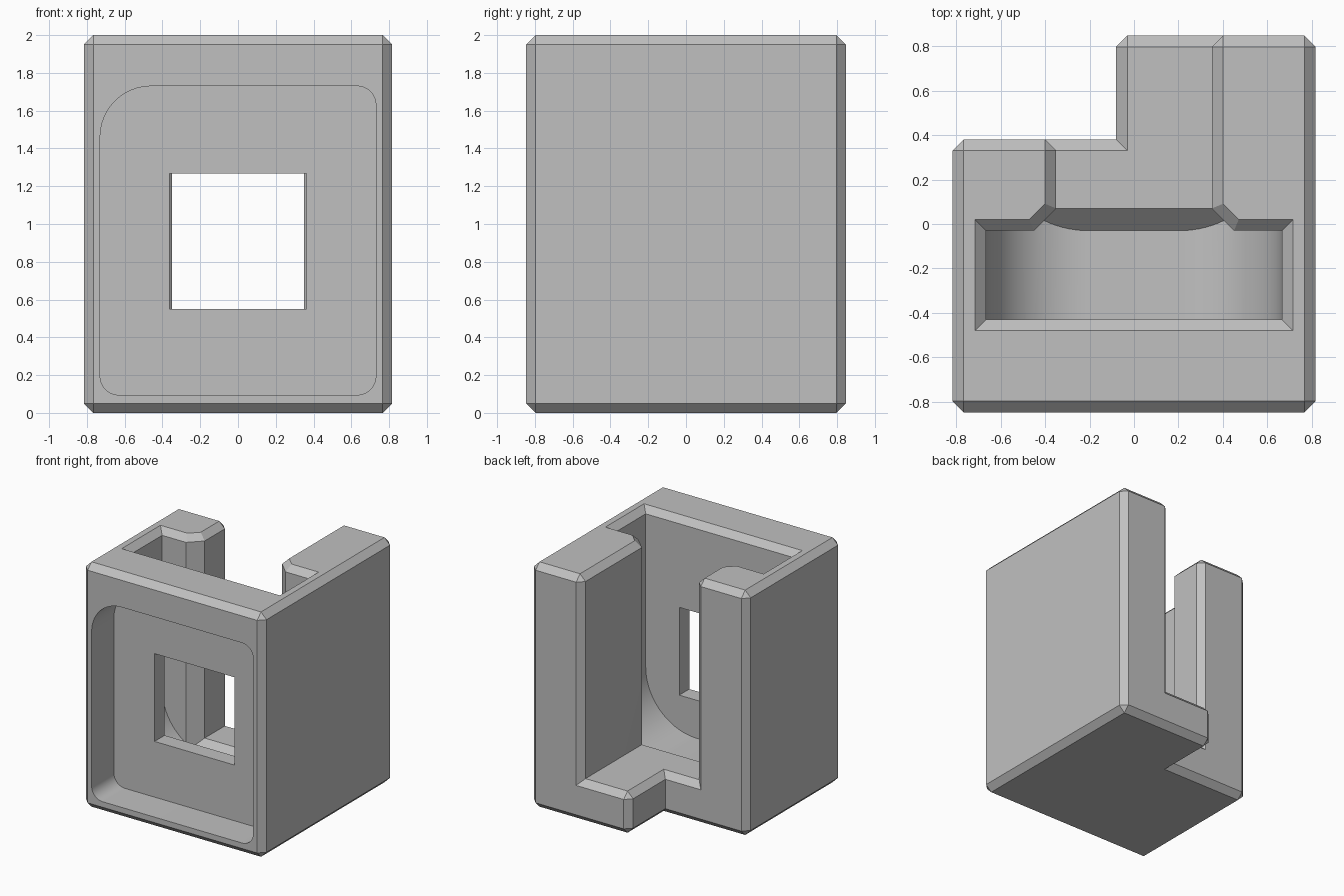
import bpy, bmesh
from math import cos, sin, pi, radians
from mathutils import Vector

cube = bpy.data.objects.get("Cube")
if cube:
    bpy.data.objects.remove(cube, do_unlink=True)

W, D, H = 0.816, 0.847, 2.0      # half width, half depth, height
C = 0.05                         # chamfer size
FLOOR, PIT = 0.34, 0.24          # slot floor and cavity floor heights
STEP = 0.38                      # back of the short side
IN_X, IN_F, IN_B = 0.665, -0.43, -0.03   # cavity limits
SLOT = 0.35                      # half width of the back slot


def loft(name, rings):
    """Closed solid through rings of equal point count."""
    bm = bmesh.new()
    loops = [[bm.verts.new(p) for p in ring] for ring in rings]
    n = len(loops[0])
    for a, b in zip(loops, loops[1:]):
        for i in range(n):
            j = (i + 1) % n
            bm.faces.new((a[i], a[j], b[j], b[i]))
    bm.faces.new(loops[0][::-1])
    bm.faces.new(loops[-1])
    bmesh.ops.remove_doubles(bm, verts=bm.verts, dist=1e-5)
    bmesh.ops.recalc_face_normals(bm, faces=bm.faces)
    me = bpy.data.meshes.new(name)
    bm.to_mesh(me)
    bm.free()
    ob = bpy.data.objects.new(name, me)
    bpy.context.collection.objects.link(ob)
    return ob


def ring(outline, z, inset=0.0):
    """Plan ring: marked corners are chamfered, or mitred inward when inset."""
    pts = []
    n = len(outline)
    for i, (x, y, cut) in enumerate(outline):
        p = Vector((x, y))
        before = (p - Vector(outline[i - 1][:2])).normalized()
        after = (Vector(outline[(i + 1) % n][:2]) - p).normalized()
        if inset:
            n1, n2 = Vector((-before.y, before.x)), Vector((-after.y, after.x))
            q = p + inset * (n1 + n2) / (1 + n1.dot(n2))
            corner = [q, q] if cut else [q]
        else:
            corner = [p - before * C, p + after * C] if cut else [p]
        pts += [(q.x, q.y, z) for q in corner]
    return pts


def along_y(name, profile, y0, y1):
    return loft(name, [[(x, y, z) for x, z in profile] for y in (y0, y1)])


def combine(target, tool, operation):
    mod = target.modifiers.new(operation, 'BOOLEAN')
    mod.operation, mod.solver, mod.object = operation, 'EXACT', tool
    bpy.ops.object.select_all(action='DESELECT')
    bpy.context.view_layer.objects.active = target
    target.select_set(True)
    bpy.ops.object.modifier_apply(modifier=mod.name)
    bpy.data.objects.remove(tool, do_unlink=True)


# Stepped base with chamfered edges
base_plan = [(-W, -D, 1), (W, -D, 1), (W, D, 1),
             (-0.08, D, 1), (-0.08, STEP, 0), (-W, STEP, 1)]
body = loft("housing", [ring(base_plan, 0, C), ring(base_plan, C),
                        ring(base_plan, FLOOR - C), ring(base_plan, FLOOR, C)])

# Cavity floor, sloping up to the slot floor at the back
slope = FLOOR - PIT
pit = [(IN_F, PIT), (IN_B, PIT), (IN_B + 2 * slope, FLOOR + slope), (IN_F, FLOOR + slope)]
combine(body, loft("pit_cutter", [[(x, y, z) for y, z in pit] for x in (-IN_X, IN_X)]),
        'DIFFERENCE')

# Walls wrapping the cavity and ending in two back pillars
wall_plan = [(-W, -D, 1), (W, -D, 1), (W, D, 1), (SLOT, D, 1),
             (SLOT, IN_B + 0.1, 0), (SLOT + 0.1, IN_B, 0), (IN_X, IN_B, 0), (IN_X, IN_F, 0),
             (-IN_X, IN_F, 0), (-IN_X, IN_B, 0), (-SLOT - 0.1, IN_B, 0),
             (-SLOT, IN_B + 0.1, 0), (-SLOT, STEP, 1), (-W, STEP, 1)]
combine(body, loft("walls", [ring(wall_plan, 0.1), ring(wall_plan, H - C),
                             ring(wall_plan, H, C)]), 'UNION')

# Rounded lower corners of the cavity
R = 0.46
arc = [(IN_X - R + R * cos(t), PIT + R - R * sin(t))
       for t in [i * pi / 48 for i in range(25)]]
for side in (-1, 1):
    profile = arc + [(IN_X - R, 0.15), (0.7, 0.15), (0.7, PIT + R)]
    combine(body, along_y("cavity_corner", [(side * x, z) for x, z in profile],
                          IN_F - C, 0.1), 'UNION')

# Front recess with rounded corners, one of them larger
recess = []
for sx, sz, r, start in ((1, 1, 0.1, 0), (-1, 1, 0.27, 1), (-1, -1, 0.1, 2), (1, -1, 0.1, 3)):
    cx, cz = sx * (0.73 - r), (1.73 - r if sz > 0 else 0.095 + r)
    for i in range(13):
        t = (start + i / 12) * pi / 2
        recess.append((cx + r * cos(t), cz + r * sin(t)))
combine(body, along_y("recess_cutter", recess, -1, -0.56), 'DIFFERENCE')

# Square window through the front panel
window = [(-0.362, 0.55), (0.362, 0.55), (0.362, 1.267), (-0.362, 1.267)]
combine(body, along_y("window_cutter", window, -0.7, -0.3), 'DIFFERENCE')

# Single grey material
grey = bpy.data.materials.new("light grey")
grey.use_nodes = True
colour = (0.53, 0.53, 0.53, 1)
grey.diffuse_color = colour
grey.node_tree.nodes["Principled BSDF"].inputs["Base Color"].default_value = colour
body.data.materials.clear()
body.data.materials.append(grey)

bpy.ops.object.select_all(action='DESELECT')
body.select_set(True)
bpy.context.view_layer.objects.active = body
bpy.ops.object.shade_smooth_by_angle(angle=radians(20))
